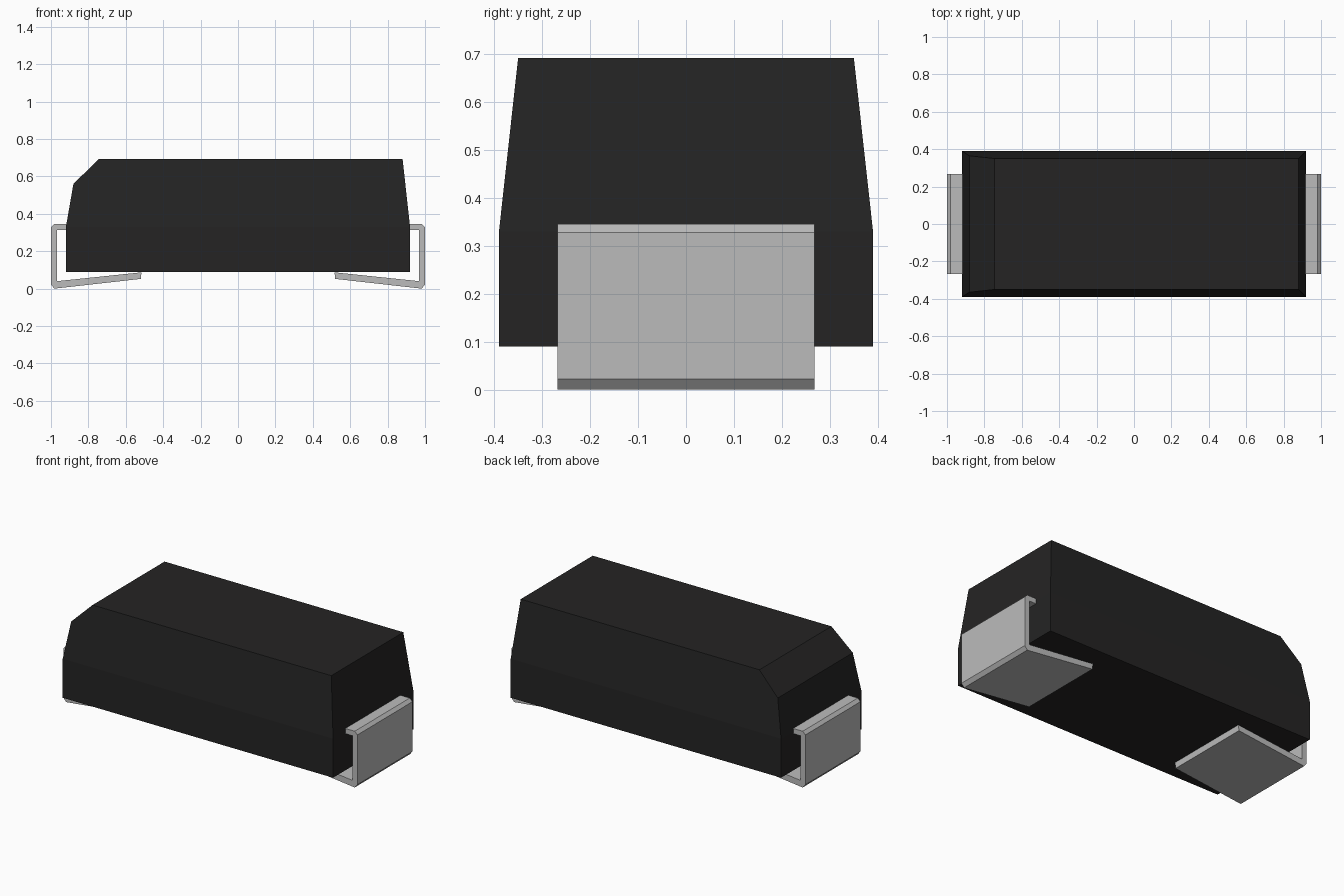
import bpy
import bmesh

cube = bpy.data.objects.get("Cube")
if cube:
    bpy.data.objects.remove(cube, do_unlink=True)


def make_material(name, color, roughness):
    mat = bpy.data.materials.new(name)
    mat.use_nodes = True
    mat.diffuse_color = color
    bsdf = mat.node_tree.nodes["Principled BSDF"]
    bsdf.inputs["Base Color"].default_value = color
    bsdf.inputs["Roughness"].default_value = roughness
    return mat


def extrude_profile(name, loops, half_depth, mat):
    """Build a solid from adjoining (x, z) loops; half_depth(z) sets its y extent."""
    bm = bmesh.new()
    edge_use = {}
    for loop in loops:
        for side in (-1, 1):
            bm.faces.new([bm.verts.new((x, side * half_depth(z), z)) for x, z in loop])
        for a, b in zip(loop, loop[1:] + loop[:1]):
            key = frozenset((a, b))
            edge_use[key] = None if key in edge_use else (a, b)
    # Walls only along outline edges, not along edges shared by two loops
    for edge in filter(None, edge_use.values()):
        a, b = edge
        corners = [(a, -1), (b, -1), (b, 1), (a, 1)]
        bm.faces.new([bm.verts.new((p[0], s * half_depth(p[1]), p[1])) for p, s in corners])
    bmesh.ops.remove_doubles(bm, verts=bm.verts, dist=0.0001)
    bmesh.ops.recalc_face_normals(bm, faces=bm.faces)
    mesh = bpy.data.meshes.new(name)
    bm.to_mesh(mesh)
    bm.free()
    mesh.materials.append(mat)
    obj = bpy.data.objects.new(name, mesh)
    bpy.context.collection.objects.link(obj)
    return obj


black = make_material("black plastic", (0.0178, 0.0175, 0.0175, 1), 0.7)
metal = make_material("grey metal", (0.5, 0.5, 0.5, 1), 0.5)

# Moulded body: straight lower half, tapered upper half with one chamfered end
BOTTOM, WAIST, TOP = 0.09, 0.33, 0.692
lower = [(-0.92, BOTTOM), (0.92, BOTTOM), (0.92, WAIST), (-0.92, WAIST)]
upper = [(-0.92, WAIST), (0.92, WAIST), (0.88, TOP), (-0.745, TOP), (-0.88, 0.56)]


def body_depth(z):
    return 0.39 - 0.04 * max(0, z - WAIST) / (TOP - WAIST)


extrude_profile("body", [lower, upper], body_depth, black)

# Bent metal leads, folded under each end
lead = [(0.91, 0.346), (0.982, 0.346), (1, 0.328), (1, 0.022), (0.982, 0),
        (0.52, 0.052), (0.516, 0.087), (0.967, 0.04), (0.967, 0.314), (0.91, 0.314)]
for name, side in (("left_lead", 1), ("right_lead", -1)):
    profile = [(side * x, z) for x, z in lead]
    extrude_profile(name, [profile], lambda z: 0.268, metal)
